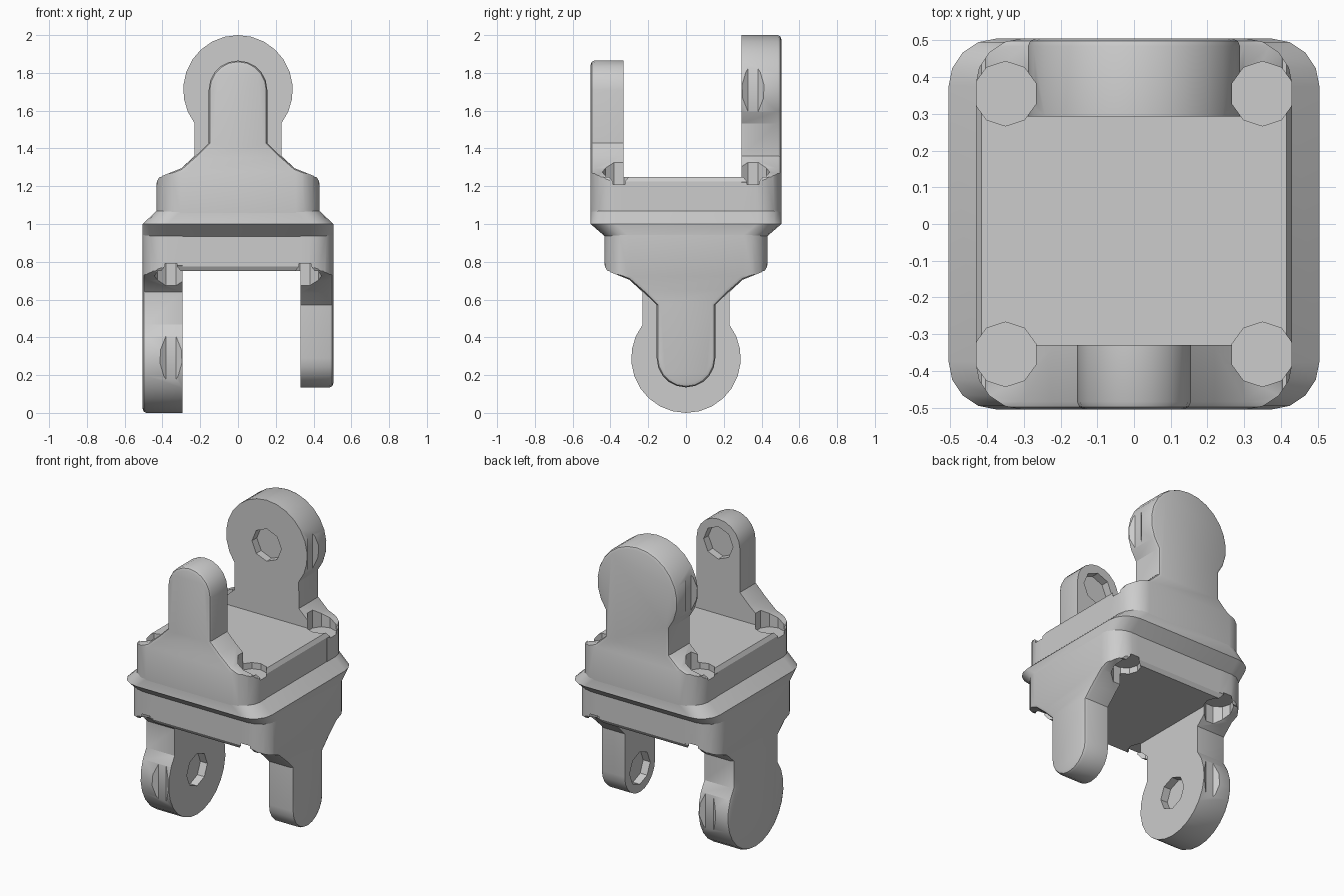
import bpy, bmesh
from math import sin, cos, pi, radians, asin
from mathutils import Matrix

if "Cube" in bpy.data.objects:
    bpy.data.objects.remove(bpy.data.objects["Cube"])

grey = bpy.data.materials.new("plain grey")
grey.use_nodes = True
COLOUR = (0.604, 0.604, 0.604, 1)
grey.diffuse_color = COLOUR
grey.node_tree.nodes["Principled BSDF"].inputs["Base Color"].default_value = COLOUR

WIDE, NARROW, CORNER = 0.505, 0.43, 0.13
PIVOT_Z, BASE_Z, FLOOR_Z = 1.71, 1.06, 1.25
GAP = 0.001  # keeps boolean faces from lying in one plane


def add_object(name, bm):
    bmesh.ops.recalc_face_normals(bm, faces=bm.faces)
    mesh = bpy.data.meshes.new(name)
    bm.to_mesh(mesh)
    bm.free()
    mesh.materials.append(grey)
    obj = bpy.data.objects.new(name, mesh)
    bpy.context.collection.objects.link(obj)
    return obj


def loft(name, rings, rim_y=None):
    """Closed solid through rings; optionally round the upper rim at rim_y."""
    bm = bmesh.new()
    loops = [[bm.verts.new(p) for p in ring] for ring in rings]
    for a, b in zip(loops, loops[1:]):
        for i in range(len(a)):
            j = (i + 1) % len(a)
            bm.faces.new((a[i], a[j], b[j], b[i]))
    bm.faces.new(loops[0])
    bm.faces.new(loops[-1])
    bmesh.ops.recalc_face_normals(bm, faces=bm.faces)
    if rim_y is not None:
        rim = [e for e in bm.edges if all(abs(v.co.y - rim_y) < GAP
                                          and v.co.z > FLOOR_Z for v in e.verts)]
        bmesh.ops.bevel(bm, geom=rim, offset=0.022, segments=2, profile=0.5,
                        affect='EDGES', clamp_overlap=True)
    return add_object(name, bm)


def rounded_ring(hx, hy, z, steps=4):
    ring = []
    for k, (sx, sy) in enumerate(((1, 1), (-1, 1), (-1, -1), (1, -1))):
        for i in range(steps + 1):
            a = (k + i / steps) * pi / 2
            ring.append((sx * (hx - CORNER) + CORNER * cos(a),
                         sy * (hy - CORNER) + CORNER * sin(a), z))
    return ring


def slab(name, half, y_start, y_end, rim_y=None):
    """Mirror a half outline in x and extrude it along y."""
    outline = half + [(-x, z) for x, z in reversed(half) if x > GAP]
    return loft(name, [[(x, y, z) for x, z in outline] for y in (y_start, y_end)], rim_y)


def cylinder(name, centre, radius, depth, sides, axis='Z'):
    bm = bmesh.new()
    turn = Matrix.Rotation(pi / 2, 4, 'X') if axis == 'Y' else Matrix()
    bmesh.ops.create_cone(bm, cap_ends=True, segments=sides, radius1=radius,
                          radius2=radius, depth=depth,
                          matrix=Matrix.Translation(centre) @ turn)
    return add_object(name, bm)


def combine(target, tool, operation):
    mod = target.modifiers.new("combine", 'BOOLEAN')
    mod.operation, mod.object, mod.solver = operation, tool, 'MANIFOLD'
    bpy.context.view_layer.objects.active = target
    bpy.ops.object.modifier_apply(modifier=mod.name)
    bpy.data.objects.remove(tool)


def arc(radius, start, steps):
    """Right half of a rounded arm end, from the start angle up to the top."""
    angles = [start + (pi / 2 - start) * i / steps for i in range(steps + 1)]
    return [(radius * cos(a), PIVOT_Z + radius * sin(a)) for a in angles]


def build_yoke(name):
    # Base block with softened long edges
    base = [(NARROW, BASE_Z), (NARROW, 1.225), (0.415, FLOOR_Z)]
    yoke = slab(name, base, GAP - WIDE, WIDE - GAP)
    # Slim arm and round-headed arm, both flaring into the base
    foot = [(NARROW + GAP, BASE_Z - GAP), (NARROW + GAP, 1.22), (0.40, 1.255), (0.30, 1.295)]
    slim = foot + [(0.22, 1.365), (0.155, 1.43)] + arc(0.155, 0, 5)
    head = foot + [(0.23, 1.36)] + arc(0.29, -asin(0.61), 9)
    combine(yoke, slab("slim_arm", slim, -0.33, -WIDE, -WIDE), 'UNION')
    combine(yoke, slab("round_arm", head, 0.293, WIDE, WIDE), 'UNION')
    # Rounded vertical corners
    column = loft("column", [rounded_ring(NARROW + 2 * GAP, WIDE + GAP, z) for z in (1, 2.1)])
    combine(yoke, column, 'INTERSECT')
    # Corner screw recesses
    for sx in (-1, 1):
        for sy in (-1, 1):
            recess = cylinder("recess", (0.35 * sx, 0.355 * sy, 1.71), 0.088, 1, 10)
            combine(yoke, recess, 'DIFFERENCE')
    # Blind pivot sockets on the inner arm faces
    for y in (-0.33, 0.293):
        socket = cylinder("socket", (0, y, PIVOT_Z), 0.105, 0.1, 8, 'Y')
        combine(yoke, socket, 'DIFFERENCE')
    return yoke


upper = build_yoke("upper_yoke")

# Lower yoke: the same part upside down and turned a quarter
lower = upper.copy()
lower.data = upper.data.copy()
lower.name = lower.data.name = "lower_yoke"
bpy.context.collection.objects.link(lower)
lower.data.transform(Matrix(((0, -1, 0, 0), (-1, 0, 0, 0), (0, 0, -1, 2), (0, 0, 0, 1))))

# Flange between the yokes, chamfered across x above and across y below
flange = loft("middle_flange", [rounded_ring(WIDE, NARROW, 0.935),
                                rounded_ring(WIDE, WIDE, 1.0),
                                rounded_ring(NARROW, WIDE, 1.07)])

for obj in (upper, lower, flange):
    bpy.ops.object.select_all(action='DESELECT')
    obj.select_set(True)
    bpy.context.view_layer.objects.active = obj
    bpy.ops.object.shade_smooth_by_angle(angle=radians(30))
